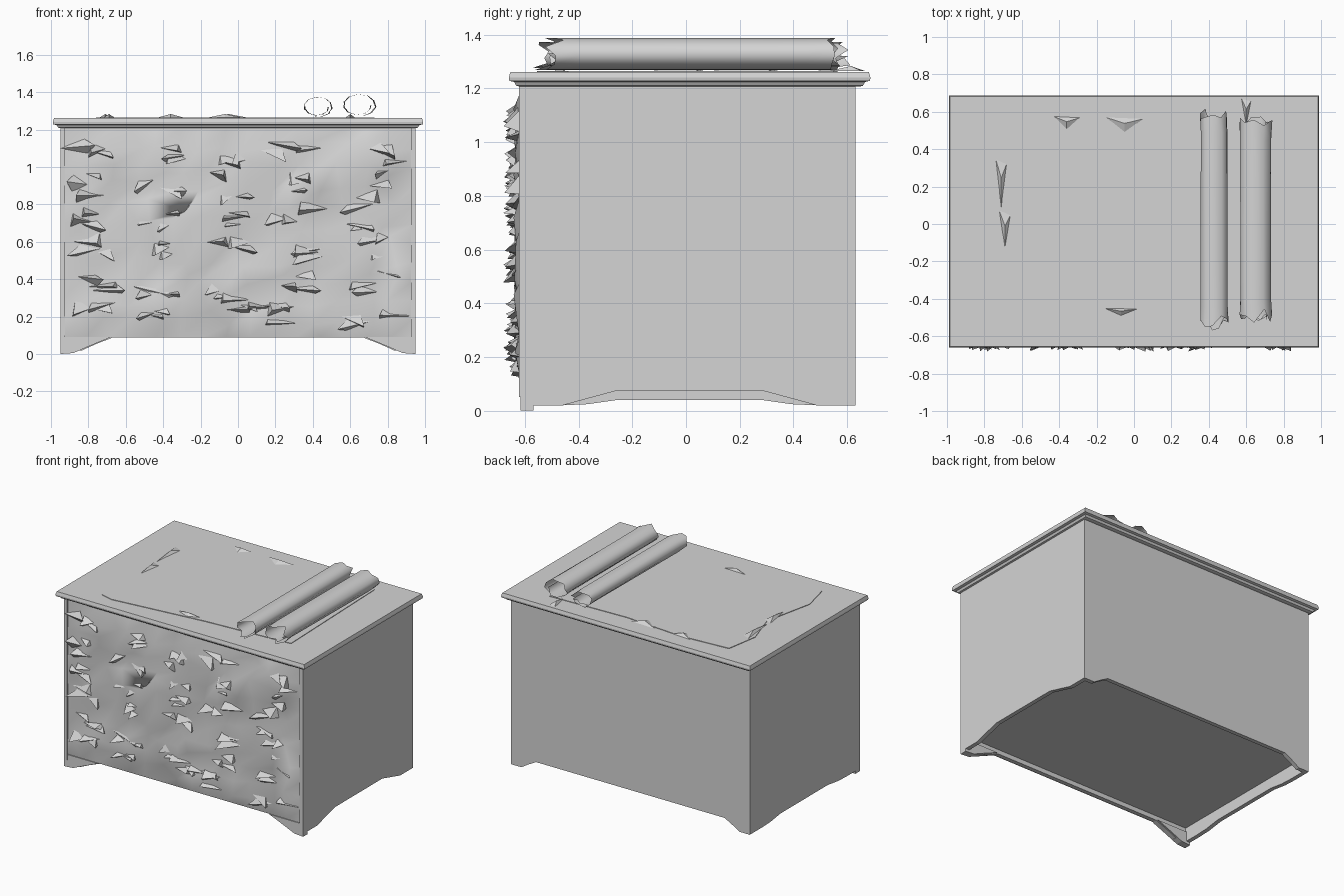
import bpy, bmesh, math, random
from mathutils import Matrix

random.seed(7)
rnd = random.uniform

old = bpy.data.objects.get("Cube")
if old:
    bpy.data.objects.remove(old, do_unlink=True)

grey = bpy.data.materials.new("plain grey")
grey.use_nodes = True
COLOUR = (0.66, 0.66, 0.66, 1)
grey.diffuse_color = COLOUR
grey.node_tree.nodes["Principled BSDF"].inputs["Base Color"].default_value = COLOUR

X, FRONT, BACK, TOP = 0.95, -0.605, 0.632, 1.21
MID, HALF = (FRONT + BACK) / 2, (BACK - FRONT) / 2
LID_TOP = 1.261


def finish(name, bm, smooth=False, fix=True):
    if fix:
        bmesh.ops.recalc_face_normals(bm, faces=bm.faces)
    mesh = bpy.data.meshes.new(name)
    bm.to_mesh(mesh)
    bm.free()
    mesh.materials.append(grey)
    for p in mesh.polygons:
        p.use_smooth = smooth
    ob = bpy.data.objects.new(name, mesh)
    bpy.context.collection.objects.link(ob)


def prism(name, outline, depth, matrix):
    """Extrude a flat outline (u, z) by depth along local y."""
    bm = bmesh.new()
    face = bm.faces.new([bm.verts.new((u, 0, z)) for u, z in outline])
    ext = bmesh.ops.extrude_face_region(bm, geom=[face])
    verts = [v for v in ext["geom"] if isinstance(v, bmesh.types.BMVert)]
    bmesh.ops.translate(bm, verts=verts, vec=(0, depth, 0))
    bm.transform(matrix)
    finish(name, bm)


def box(name, lo, hi):
    outline = [(lo[0], lo[2]), (hi[0], lo[2]), (hi[0], hi[2]), (lo[0], hi[2])]
    prism(name, outline, hi[1] - lo[1], Matrix.Translation((0, lo[1], 0)))


# Carcass walls with bracket feet cut into the lower edge
def wall_outline(half, foot, skirt):
    side = [(half, TOP), (half, 0.02), (half - foot * 0.42, 0.02),
            (half - foot * 0.68, skirt * 0.6), (half - foot, skirt)]
    return side + [(-u, z) for u, z in reversed(side)]


def wall(name, half, foot, skirt, angle, distance):
    m = (Matrix.Translation((0, MID, 0)) @ Matrix.Rotation(angle, 4, "Z")
         @ Matrix.Translation((0, -distance, 0)))
    prism(name, wall_outline(half, foot, skirt), 0.03, m)


wall("front_wall", X, 0.28, 0.088, 0, HALF)
wall("back_wall", X, 0.2, 0.088, math.pi, HALF)
wall("right_side_wall", HALF, 0.35, 0.04, -math.pi / 2, X)
wall("left_side_wall", HALF, 0.35, 0.075, math.pi / 2, X)
box("bottom_board", (-X + 0.02, FRONT + 0.02, 0.12), (X - 0.02, BACK - 0.02, 0.14))

# Front corner posts and their slightly splayed feet
for name, s in (("right", -1), ("left", 1)):
    a, b = sorted((s * 0.925, s * X))
    box(name + "_front_post", (a, FRONT - 0.016, 0.05), (b, FRONT + 0.01, TOP))
    foot = [(s * X, 0.09), (s * X, 0), (s * 0.88, 0.005), (s * 0.8, 0.04), (s * 0.68, 0.09)]
    prism(name + "_front_foot", foot, 0.05, Matrix.Translation((0, FRONT - 0.012, 0)))

# Flat lid with a stepped edge, lofted through rectangular rings
bm = bmesh.new()
rings = []
for out, z in ((0, 1.207), (0.012, 1.21), (0.02, 1.224), (0.038, 1.228), (0.04, 1.24), (0.034, LID_TOP)):
    x, y0, y1 = X + out, FRONT - out - 0.015, BACK + out + 0.015
    rings.append([bm.verts.new(p) for p in ((-x, y0, z), (x, y0, z), (x, y1, z), (-x, y1, z))])
for r, q in zip(rings, rings[1:]):
    for i in range(4):
        j = (i + 1) % 4
        bm.faces.new((r[i], r[j], q[j], q[i]))
bm.faces.new(rings[0])
bm.faces.new(rings[-1])
finish("lid", bm)

# Rippled front panel, its border held flat
NX, NZ, Z0, Z1 = 15, 11, 0.09, 1.2
bm = bmesh.new()
grid = []
for k in range(NZ + 1):
    row = []
    for i in range(NX + 1):
        edge = i in (0, NX) or k in (0, NZ)
        wob = 0 if edge else 1
        x = -0.94 + 1.88 * (i + wob * rnd(-0.4, 0.4)) / NX
        z = Z0 + (Z1 - Z0) * (k + wob * rnd(-0.4, 0.4)) / NZ
        row.append(bm.verts.new((x, FRONT - 0.006 - wob * rnd(0, 0.032), z)))
    grid.append(row)
for k in range(NZ):
    for i in range(NX):
        a, b, c, d = grid[k][i], grid[k][i + 1], grid[k + 1][i + 1], grid[k + 1][i]
        bm.faces.new((a, b, c))
        bm.faces.new((a, c, d))
finish("rippled_front_panel", bm, smooth=True, fix=False)

# Jagged folded splinters standing out from the panel in rows
bm = bmesh.new()


def splinter(x, z, w, h, out):
    flip = random.choice((-1, 1))
    y = FRONT - 0.014
    root, low, high = [bm.verts.new((x + flip * u * w, y, z + v * h))
                       for u, v in ((-0.6, rnd(-0.3, 0.6)), (0.3, -0.6), (0.2, 0.5))]
    tip = bm.verts.new((x + flip * w * rnd(0.1, 0.6), y - out, z + rnd(-0.7, 0.1) * h))
    for f in ((root, low, tip), (low, high, tip), (high, root, tip)):
        bm.faces.new(f)


for z in (0.2, 0.37, 0.57, 0.74, 0.9, 1.08):
    for x in (-0.77, -0.42, 0, 0.28, 0.72):
        for _ in range(3):
            splinter(x + rnd(-0.1, 0.1), z + rnd(-0.06, 0.06),
                     rnd(0.1, 0.19), rnd(0.03, 0.08), rnd(0.03, 0.064))
finish("front_splinters", bm)

# Thin sheet lying on the lid
sheet = [(-0.71, -0.53), (-0.62, -0.555), (0.08, -0.48), (0.73, -0.44), (0.7, 0.55),
         (0.1, 0.53), (-0.35, 0.565), (-0.72, 0.54), (-0.76, 0.3), (-0.68, 0.05), (-0.76, -0.32)]
prism("lid_sheet", sheet, 0.005,
      Matrix.Translation((0, 0, LID_TOP - 0.001)) @ Matrix.Rotation(math.pi / 2, 4, "X")
      @ Matrix.Diagonal((1, 1, -1, 1)))

# Curled flaps along the sheet edge
bm = bmesh.new()
for x, y, lx, ly in ((-0.71, 0.22, 0.06, 0.26), (-0.69, -0.03, 0.06, 0.2), (-0.36, 0.54, 0.14, 0.07),
                     (-0.05, 0.53, 0.2, 0.08), (-0.07, -0.47, 0.18, 0.04), (0.6, 0.6, 0.05, 0.14)):
    tri = [bm.verts.new((x + u * lx, y + v * ly, LID_TOP + 0.003))
           for u, v in ((-0.5, 0.5), (0.5, 0.4), (0, -0.5))]
    tip = bm.verts.new((x, y + 0.1 * ly, LID_TOP + 0.022))
    for i in range(3):
        bm.faces.new((tri[i], tri[(i + 1) % 3], tip))
finish("sheet_flaps", bm)


# Flattened hollow rolls with torn ends, each a loose spiral swept along y
def roll(name, cx, cz, rx, rz, y0, y1, steps=14, turns=1.3):
    bm = bmesh.new()
    lines = []
    for i in range(steps + 1):
        t = i / steps
        a = -math.pi * 0.6 + t * turns * math.tau
        shrink = 1 - 0.45 * max(0, t - 0.4)
        x, z = cx + rx * shrink * math.cos(a), cz + rz * shrink * math.sin(a)
        ys = (y0 + rnd(-0.03, 0.05), y0 + 0.1, y1 - 0.1, y1 + rnd(-0.05, 0.03))
        lines.append([bm.verts.new((x + rnd(-0.006, 0.006), y, z)) for y in ys])
    for p, q in zip(lines, lines[1:]):
        for j in range(3):
            bm.faces.new((p[j], q[j], q[j + 1], p[j + 1]))
    finish(name, bm, smooth=True, fix=False)


roll("inner_roll", 0.425, 1.32, 0.078, 0.054, -0.54, 0.59)
roll("outer_roll", 0.645, 1.329, 0.09, 0.06, -0.5, 0.55)
